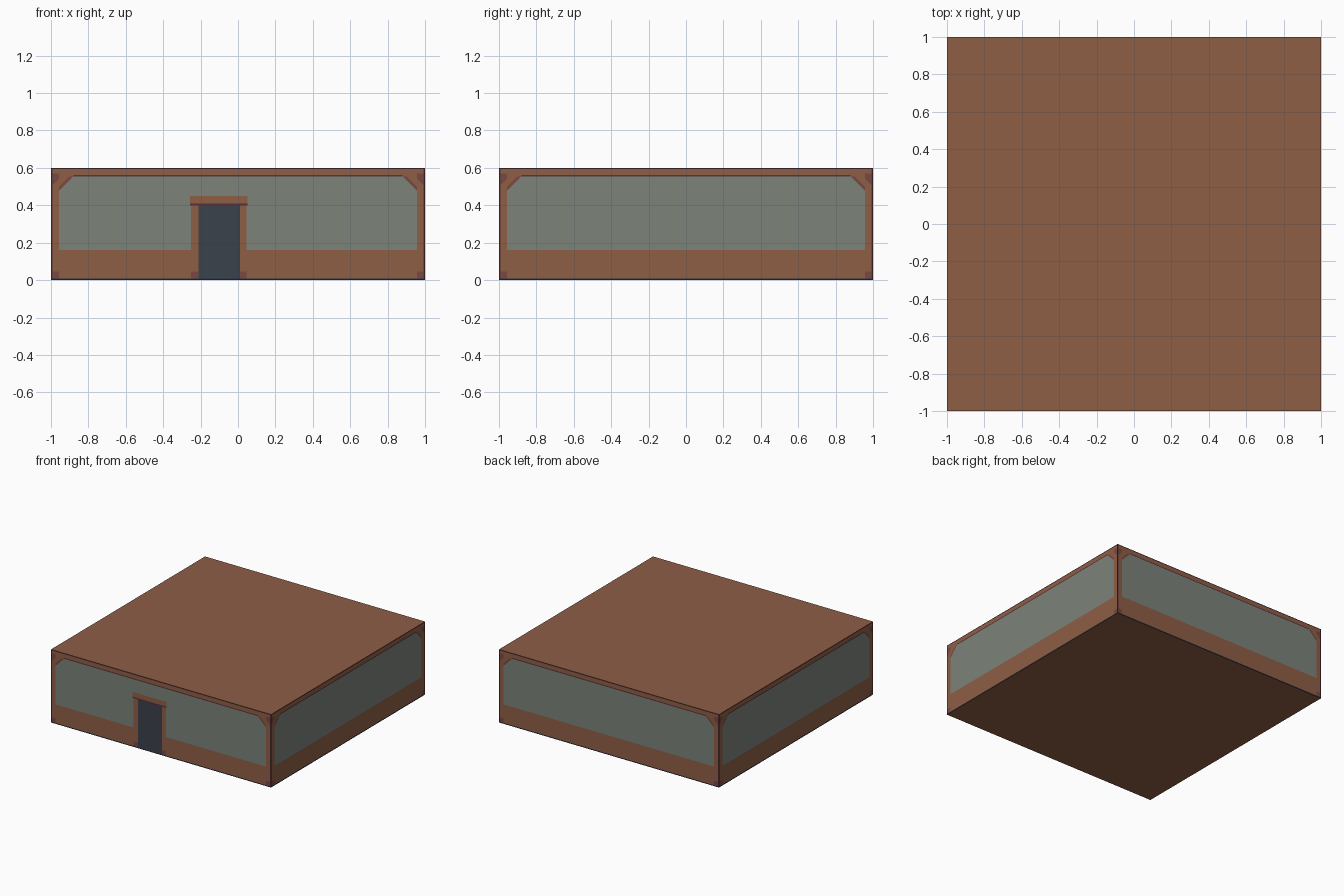
import bpy, bmesh, math
from mathutils import Matrix, Vector

if "Cube" in bpy.data.objects:
    bpy.data.objects.remove(bpy.data.objects["Cube"])

H = 0.6                                   # wall height


def srgb(*c):
    return [((v / 255 + 0.055) / 1.055) ** 2.4 if v > 10 else v / 3295 for v in c] + [1]


COLOURS = [("brown_wood", (143, 94, 70)), ("grey_plaster", (124, 131, 122)),
           ("dark_door", (59, 66, 76)), ("maroon_line", (86, 50, 56)),
           ("shaded_wood", (120, 74, 64)), ("navy_base", (46, 50, 66))]
MATS = []
for name, rgb in COLOURS:
    m = bpy.data.materials.new(name)
    m.diffuse_color = srgb(*rgb)
    m.use_nodes = True
    m.node_tree.nodes["Principled BSDF"].inputs["Base Color"].default_value = m.diffuse_color
    MATS.append(m)
WOOD, PLASTER, DOOR, LINE, SHADE, BASE = range(6)


def colour(x, z, front):
    """Colour of a wall cell from its centre position."""
    a = abs(x)
    if z < 0.008:
        return BASE
    if a > 0.992 or z > 0.593:
        return LINE
    # doorway with lintel and jambs
    if front:
        if -0.257 < x < 0.05 and 0.40 < z < 0.45:
            return LINE if z < 0.41 else WOOD
        if -0.25 < x < 0.045 and z < 0.40:
            if -0.21 < x < 0.005:
                return DOOR
            if 0.005 < x < 0.01:
                return LINE
            return SHADE if z < 0.045 else WOOD
    # corner shading, trim line and plaster panel
    if a > 0.957 and z < 0.045:
        return SHADE
    if a + z > 1.50 and a > 0.957 and z < 0.57:
        return SHADE
    if a < 0.88 and 0.555 < z < 0.563:
        return LINE
    if a < 0.957 and 0.16 < z < 0.555:
        if a + z < 1.435:
            return PLASTER
        return SHADE if a + z < 1.455 else WOOD
    return WOOD


def finish(bm, name):
    me = bpy.data.meshes.new(name)
    bm.to_mesh(me)
    bm.free()
    for m in MATS:
        me.materials.append(m)
    ob = bpy.data.objects.new(name, me)
    bpy.context.collection.objects.link(ob)
    return ob


def quad(pts):
    bm = bmesh.new()
    bm.faces.new([bm.verts.new(p) for p in pts])
    return bm


def wall(name, turn, front=False):
    bm = quad([(-1, -1, 0), (1, -1, 0), (1, -1, H), (-1, -1, H)])
    xs = [s * v for v in (0.992, 0.957, 0.88) for s in (-1, 1)]
    zs = [0.008, 0.045, 0.16, 0.555, 0.563, 0.57, 0.593]
    if front:
        xs += [-0.257, -0.25, -0.21, 0.005, 0.01, 0.045, 0.05]
        zs += [0.40, 0.41, 0.45]
    cuts = [((x, 0, 0), (1, 0, 0)) for x in xs] + [((0, 0, z), (0, 0, 1)) for z in zs]
    # diagonal cuts for the clipped panel corners
    cuts += [((0, 0, d), (s, 0, 1)) for d in (1.435, 1.455, 1.50) for s in (-1, 1)]
    for co, no in cuts:
        bmesh.ops.bisect_plane(bm, geom=bm.verts[:] + bm.edges[:] + bm.faces[:],
                               plane_co=Vector(co), plane_no=Vector(no).normalized())
    for f in bm.faces:
        c = f.calc_center_median()
        f.material_index = colour(c.x, c.z, front)
    bm.transform(Matrix.Rotation(math.radians(turn), 4, 'Z'))
    finish(bm, name)


# four walls, door on the front only
wall("front_wall", 0, True)
wall("right_wall", 90)
wall("back_wall", 180)
wall("left_wall", 270)

# flat roof and floor
finish(quad([(-1, -1, H), (1, -1, H), (1, 1, H), (-1, 1, H)]), "roof")
finish(quad([(-1, 1, 0), (1, 1, 0), (1, -1, 0), (-1, -1, 0)]), "floor")
